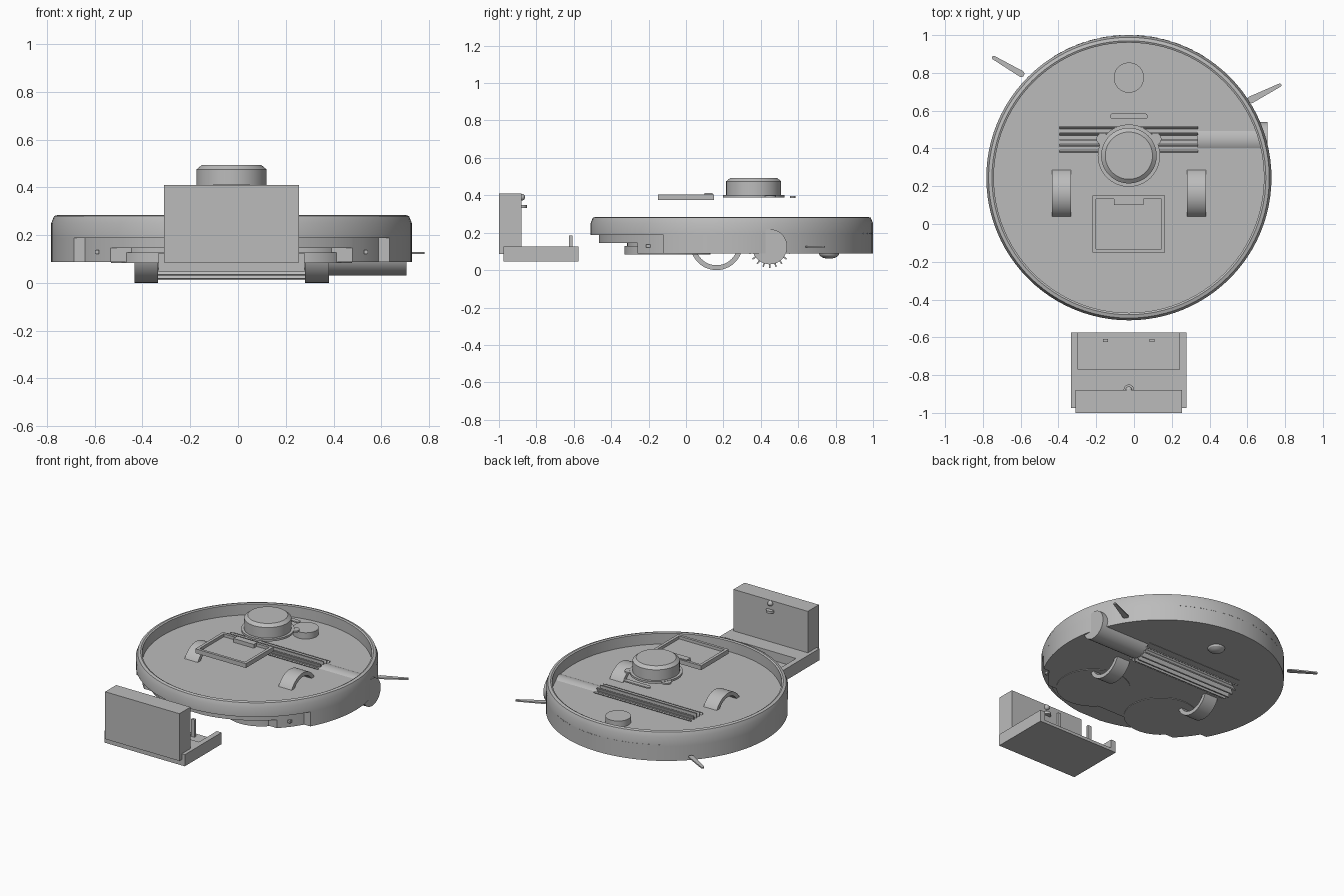
import bpy, bmesh, math
from mathutils import Matrix, Vector

cube = bpy.data.objects.get("Cube")
if cube:
    bpy.data.objects.remove(cube)

grey = bpy.data.materials.new("plain grey")
grey.use_nodes = True
grey.diffuse_color = (0.5, 0.5, 0.5, 1)
grey.node_tree.nodes["Principled BSDF"].inputs["Base Color"].default_value = (0.5, 0.5, 0.5, 1)

CX, CY = -0.027, 0.245   # centre of the round body
R, INNER = 0.755, 0.715  # outer and inner rim radius


def finish(name, bm):
    bmesh.ops.recalc_face_normals(bm, faces=bm.faces)
    mesh = bpy.data.meshes.new(name)
    bm.to_mesh(mesh)
    bm.free()
    mesh.materials.append(grey)
    mesh.shade_smooth()
    mesh.set_sharp_from_angle(angle=math.radians(30))
    obj = bpy.data.objects.new(name, mesh)
    bpy.context.collection.objects.link(obj)
    return obj


def add_box(bm, x, y, z, matrix=Matrix()):
    """Box from (low, high) pairs on each axis."""
    size = Matrix.Diagonal((x[1] - x[0], y[1] - y[0], z[1] - z[0], 1))
    centre = Vector(((x[0] + x[1]) / 2, (y[0] + y[1]) / 2, (z[0] + z[1]) / 2))
    bmesh.ops.create_cube(bm, size=1, matrix=matrix @ Matrix.Translation(centre) @ size)


def box(name, x, y, z):
    bm = bmesh.new()
    add_box(bm, x, y, z)
    return finish(name, bm)


def lathe(name, profile, centre, axis="Z", steps=48, closed=False):
    """Revolve (radius, height) points; axis X lays the part on its side."""
    bm = bmesh.new()
    verts = [bm.verts.new((r, 0, h)) for r, h in profile]
    edges = [bm.edges.new(pair) for pair in zip(verts, verts[1:])]
    if closed:
        edges.append(bm.edges.new((verts[-1], verts[0])))
    bmesh.ops.spin(bm, geom=verts + edges, cent=(0, 0, 0), axis=(0, 0, 1),
                   angle=math.tau, steps=steps)
    bmesh.ops.remove_doubles(bm, verts=bm.verts, dist=0.0001)
    turn = Matrix.Rotation(math.pi / 2, 4, "Y") if axis == "X" else Matrix()
    bm.transform(Matrix.Translation(centre) @ turn)
    return finish(name, bm)


def disc(name, r, low, high, x, y, steps=48):
    return lathe(name, [(0, low), (r, low), (r, high), (0, high)], (x, y, 0), steps=steps)


def slab(name, r, low, high, front):
    """Round slab of the body, cut straight across at its front."""
    bm = bmesh.new()
    bmesh.ops.create_cone(bm, cap_ends=True, segments=96, radius1=r, radius2=r, depth=high - low,
                          matrix=Matrix.Translation((CX, CY, (low + high) / 2)))
    cut = bmesh.ops.bisect_plane(bm, geom=bm.verts[:] + bm.edges[:] + bm.faces[:],
                                 plane_co=(0, front, 0), plane_no=(0, -1, 0), clear_outer=True)
    rim = [e for e in cut["geom_cut"] if isinstance(e, bmesh.types.BMEdge)]
    bmesh.ops.holes_fill(bm, edges=rim, sides=0)
    return finish(name, bm)


# Open pan with a rounded rim, and the stepped lower body
lathe("body_pan", [(0, 0.207), (INNER, 0.207), (INNER, 0.28), (0.725, 0.285), (0.743, 0.28),
                   (R, 0.25), (R, 0.188), (0, 0.188)], (CX, CY, 0), steps=96)
slab("lower_body", R, 0.088, 0.19, -0.12)
slab("mop_bay_block", INNER, 0.088, 0.189, -0.26)
slab("bumper_support", INNER, 0.145, 0.1885, -0.465)

# Row of thin vents around the back
bm = bmesh.new()
for i in range(-6, 7):
    turn = Matrix.Translation((CX, CY, 0)) @ Matrix.Rotation(math.radians(i * 5), 4, "Z")
    add_box(bm, (-0.022, 0.022), (R - 0.006, R + 0.001), (0.193, 0.199), turn)
finish("rear_vents", bm)

# Paired parts under the body
for side, label in ((1, "left"), (-1, "right")):
    pad_x = CX + side * 0.275
    disc(label + "_mop_pad", 0.23, 0.084, 0.128, pad_x, -0.1)
    disc(label + "_mop_plate", 0.215, 0.128, 0.145, pad_x, -0.1)
    lathe(label + "_wheel", [(0.114, -0.05), (0.14, -0.05), (0.14, 0.05), (0.114, 0.05)],
          (CX + side * 0.357, 0.163, 0.14), axis="X", closed=True)
    x = CX + side * 0.563
    box(label + "_side_sensor", (x - 0.009, x + 0.009), (-0.215, -0.19), (0.12, 0.138))

# Main brush: core, blades and motor housing
BRUSH = Vector((CX, 0.447, 0.125))
lathe("brush_core", [(0, -0.36), (0.06, -0.36), (0.06, 0.36), (0, 0.36)], BRUSH, axis="X")
bm = bmesh.new()
for i in range(20):
    turn = Matrix.Translation(BRUSH) @ Matrix.Rotation(math.tau * i / 20, 4, "X")
    add_box(bm, (-0.368, 0.367), (-0.004, 0.004), (0.055, 0.113), turn)
finish("brush_blades", bm)
lathe("brush_motor", [(0, 0.36), (0.094, 0.36), (0.094, 0.733), (0, 0.733)], BRUSH, axis="X")

# Caster: mount showing on the floor, ball underneath
disc("caster_mount", 0.08, 0.2, 0.25, CX, 0.775)
lathe("caster_ball", [(0.055, 0.09), (0.05, 0.078), (0.035, 0.067), (0.015, 0.062), (0, 0.061)],
      (CX, 0.765, 0), steps=32)


# Side brush paddles, tapered towards the tip
def paddle(name, start, end, wide, narrow):
    bm = bmesh.new()
    a, b = Vector((*start, 0.121)), Vector((*end, 0.121))
    along = (b - a).normalized()
    across = Vector((-along.y, along.x, 0))
    outline = []
    for centre, r, base in ((a, wide, math.pi / 2), (b, narrow, -math.pi / 2)):
        for i in range(9):
            t = base + math.pi * i / 8
            outline.append(bm.verts.new(centre + r * (along * math.cos(t) + across * math.sin(t))))
    face = bm.faces.new(outline)
    up = bmesh.ops.extrude_face_region(bm, geom=[face])
    bmesh.ops.translate(bm, vec=(0, 0, 0.009),
                        verts=[v for v in up["geom"] if isinstance(v, bmesh.types.BMVert)])
    return finish(name, bm)


paddle("left_side_brush", (0.62, 0.658), (0.772, 0.735), 0.019, 0.009)
paddle("right_side_brush", (-0.597, 0.795), (-0.742, 0.88), 0.017, 0.01)

# Raised sensor turret with its flange and ears
TY = 0.362
lathe("turret", [(0, 0.395), (0.147, 0.395), (0.147, 0.475), (0.125, 0.493), (0, 0.493)],
      (CX, TY, 0), steps=64)
disc("turret_flange", 0.165, 0.388, 0.402, CX, TY, 64)
for side, label in ((1, "left"), (-1, "right")):
    disc(label + "_turret_ear", 0.032, 0.388, 0.4, CX + side * 0.14, 0.45, 24)
button = paddle("button_strip", (CX - 0.085, 0.57), (CX + 0.085, 0.57), 0.015, 0.015)
button.location.z = 0.265

# Dust bin lid: shallow tray with a pull tab
x0, x1, y0, y1 = -0.22, 0.165, -0.15, 0.15
bm = bmesh.new()
add_box(bm, (x0, x1), (y0, y1), (0.375, 0.385))
for x in ((x0, x0 + 0.02), (x1 - 0.02, x1)):
    add_box(bm, x, (y0, y1), (0.385, 0.405))
for y in ((y0, y0 + 0.018), (y1 - 0.018, y1)):
    add_box(bm, (x0 + 0.02, x1 - 0.02), y, (0.385, 0.405))
finish("bin_lid", bm)
box("bin_lid_tab", (-0.105, 0.05), (0.1, 0.143), (0.385, 0.411))

# Charging dock: tall plate and a base open towards the robot
box("dock_plate", (-0.31, 0.255), (-1.0, -0.88), (0.085, 0.41))
bm = bmesh.new()
add_box(bm, (-0.333, 0.278), (-0.975, -0.575), (0.045, 0.065))
add_box(bm, (-0.333, 0.278), (-0.975, -0.77), (0.065, 0.125))
for x in ((-0.333, -0.297), (0.242, 0.278)):
    add_box(bm, x, (-0.77, -0.575), (0.065, 0.125))
finish("dock_base", bm)
for x, label in ((0.095, "left"), (-0.15, "right")):
    box(label + "_dock_contact", (x - 0.013, x + 0.013), (-0.625, -0.608), (0.06, 0.185))

# Dock sensor ball and the small hooded peg below it
lathe("dock_sensor", [(0.018 * math.sin(math.pi * i / 12), -0.018 * math.cos(math.pi * i / 12))
                      for i in range(13)], (CX, -0.878, 0.39), steps=24)
disc("dock_peg", 0.028, 0.332, 0.348, CX, -0.878, 24)
